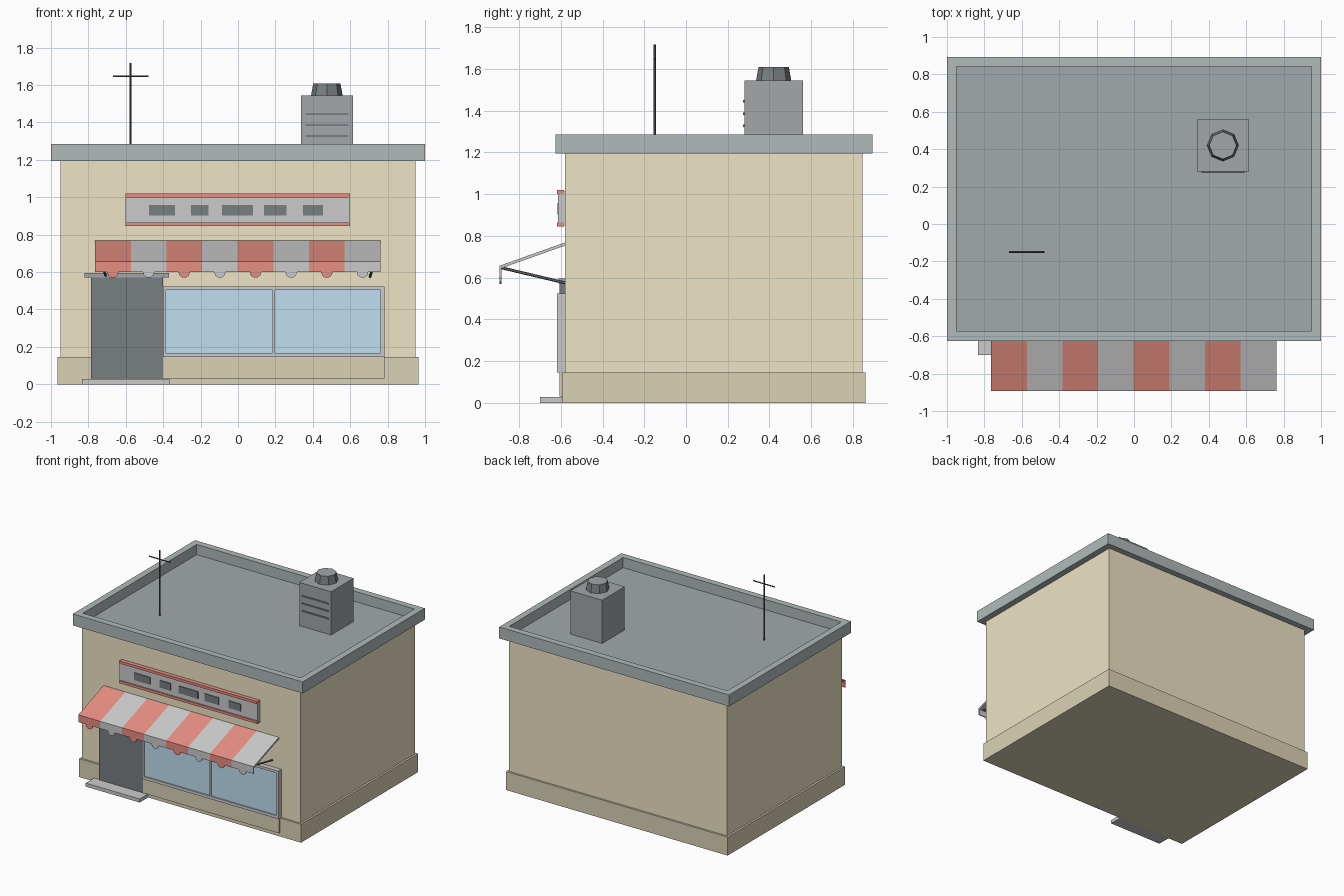
import bpy, bmesh, math
from mathutils import Vector

if "Cube" in bpy.data.objects:
    bpy.data.objects.remove(bpy.data.objects["Cube"])


def material(name, rgb):
    m = bpy.data.materials.new(name)
    m.diffuse_color = (*rgb, 1)
    m.use_nodes = True
    m.node_tree.nodes["Principled BSDF"].inputs["Base Color"].default_value = m.diffuse_color
    return m


WALL = material("wall_tan", (0.85, 0.78, 0.56))
BASE = material("base_tan", (0.71, 0.65, 0.47))
ROOF = material("roof_grey", (0.44, 0.49, 0.49))
DECK = material("deck_grey", (0.36, 0.40, 0.41))
UNIT = material("unit_grey", (0.36, 0.39, 0.41))
DARK = material("dark", (0.19, 0.21, 0.22))
BLACK = material("black", (0.08, 0.09, 0.09))
WHITE = material("white", (0.84, 0.84, 0.86))
RED = material("red", (0.80, 0.27, 0.22))
GLASS = material("glass_blue", (0.52, 0.74, 0.88))
STEP = material("step_grey", (0.52, 0.52, 0.53))


def finish(name, bm, mat):
    bmesh.ops.recalc_face_normals(bm, faces=bm.faces)
    me = bpy.data.meshes.new(name)
    bm.to_mesh(me)
    bm.free()
    me.materials.append(mat)
    ob = bpy.data.objects.new(name, me)
    bpy.context.collection.objects.link(ob)
    return ob


def cube_bm(x, y, z):
    bm = bmesh.new()
    bmesh.ops.create_cube(bm, size=1)
    for v in bm.verts:
        v.co = [r[0] if c < 0 else r[1] for r, c in zip((x, y, z), v.co)]
    return bm


def box(name, x, y, z, mat):
    return finish(name, cube_bm(x, y, z), mat)


def prism(name, pts, axis, lo, hi, mat):
    """Extrude a 2D outline along axis: 'x' takes (y, z), 'y' takes (x, z)."""
    bm = bmesh.new()
    place = (lambda p: (lo, *p)) if axis == 'x' else (lambda p: (p[0], lo, p[1]))
    f = bm.faces.new([bm.verts.new(place(p)) for p in pts])
    ext = bmesh.ops.extrude_face_region(bm, geom=[f])["geom"]
    move = Vector((hi - lo, 0, 0)) if axis == 'x' else Vector((0, hi - lo, 0))
    bmesh.ops.translate(bm, vec=move, verts=[g for g in ext if isinstance(g, bmesh.types.BMVert)])
    return finish(name, bm, mat)


def rod(name, a, b, r, mat, sides=6):
    a, b = Vector(a), Vector(b)
    bm = bmesh.new()
    bmesh.ops.create_cone(bm, cap_ends=True, segments=sides, radius1=r, radius2=r, depth=(b - a).length)
    ob = finish(name, bm, mat)
    ob.location = (a + b) / 2
    ob.rotation_euler = (b - a).to_track_quat('Z', 'Y').to_euler()
    return ob


# Building shell
box("walls", (-0.95, 0.95), (-0.58, 0.845), (0.02, 1.2), WALL)
box("plinth", (-0.965, 0.965), (-0.595, 0.86), (0, 0.145), BASE)

# Roof tray with sunken deck
bm = cube_bm((-1, 1), (-0.625, 0.893), (1.195, 1.285))
top = max(bm.faces, key=lambda f: f.calc_center_median().z)
bmesh.ops.inset_region(bm, faces=[top], thickness=0.073)
ring = bmesh.ops.extrude_face_region(bm, geom=[top])["geom"]
bmesh.ops.delete(bm, geom=[top], context='FACES_ONLY')
bmesh.ops.translate(bm, vec=(0, 0, -0.08), verts=[g for g in ring if isinstance(g, bmesh.types.BMVert)])
roof = finish("roof_parapet", bm, ROOF)
roof.data.materials.append(DECK)
for p in roof.data.polygons:
    if abs(p.center.z - 1.205) < 0.001:
        p.material_index = 1

# Door, lintel and step
for i, x in enumerate((-0.787, -0.593)):
    box(f"door_leaf_{i}", (x, x + 0.191), (-0.605, -0.57), (0.03, 0.575), DARK)
box("door_gap", (-0.6, -0.59), (-0.602, -0.57), (0.03, 0.575), BLACK)
box("door_lintel", (-0.82, -0.37), (-0.61, -0.57), (0.572, 0.596), UNIT)
box("door_step", (-0.835, -0.365), (-0.70, -0.58), (0, 0.028), STEP)

# Shop window: panel below, frame bars and panes
box("window_panel", (-0.402, 0.783), (-0.607, -0.58), (0.03, 0.145), BASE)
fy = (-0.618, -0.575)
box("window_sill", (-0.402, 0.783), fy, (0.145, 0.168), WHITE)
box("window_head", (-0.402, 0.783), fy, (0.503, 0.523), WHITE)
for i, (a, b) in enumerate(((-0.402, -0.386), (0.185, 0.197), (0.763, 0.783))):
    box(f"window_post_{i}", (a, b), fy, (0.168, 0.503), WHITE)
for i, (a, b) in enumerate(((-0.386, 0.185), (0.197, 0.763))):
    box(f"window_pane_{i}", (a, b), (-0.609, -0.578), (0.168, 0.503), GLASS)

# Striped awning: sloped slab, valance and scallop for each stripe
W = 1.525 / 8
for i in range(8):
    x = -0.764 + i * W
    mat = WHITE if i % 2 else RED
    prism(f"awning_stripe_{i}", [(-0.575, 0.770), (-0.893, 0.657), (-0.893, 0.642), (-0.575, 0.755)],
          'x', x, x + W, mat)
    c, r = x + W / 2, 0.031
    arc = [(c + r * math.cos(t * math.pi / 5), 0.6 - r * math.sin(t * math.pi / 5)) for t in range(6)]
    outline = [(x, 0.6), (x, 0.655), (x + W, 0.655), (x + W, 0.6)] + arc
    prism(f"awning_valance_{i}", outline, 'y', -0.893, -0.885, mat)
for s, side in ((-1, "left"), (1, "right")):
    rod(f"awning_arm_{side}", (s * 0.73, -0.882, 0.647), (s * 0.705, -0.575, 0.574), 0.007, DARK)

# Sign board with trims and plain dark blocks
box("sign_board", (-0.595, 0.592), (-0.608, -0.575), (0.85, 1.015), WHITE)
for name, z in (("bottom", 0.845), ("top", 1.0)):
    box(f"sign_trim_{name}", (-0.602, 0.599), (-0.618, -0.585), (z, z + 0.02), RED)
for name, x in (("left", -0.602), ("right", 0.592)):
    box(f"sign_end_{name}", (x, x + 0.007), (-0.612, -0.585), (0.865, 1.0), WHITE)
for i, (a, b) in enumerate(((-0.476, -0.337), (-0.252, -0.157), (-0.085, 0.08), (0.14, 0.26), (0.347, 0.454))):
    box(f"sign_block_{i}", (a, b), (-0.615, -0.6), (0.902, 0.958), DARK)

# Rooftop unit with slats and octagonal vent
box("roof_unit", (0.337, 0.614), (0.28, 0.56), (1.2, 1.545), UNIT)
for i in range(3):
    z = 1.321 + i * 0.059
    box(f"unit_slat_{i}", (0.36, 0.591), (0.273, 0.285), (z, z + 0.012), DARK)
bm = bmesh.new()
bmesh.ops.create_cone(bm, cap_ends=True, segments=8, radius1=0.085, radius2=0.073, depth=0.068)
vent = finish("unit_vent", bm, DARK)
vent.location = (0.475, 0.42, 1.574)
bm = bmesh.new()
bmesh.ops.create_cone(bm, cap_ends=True, segments=8, radius1=0.072, radius2=0.072, depth=0.01)
cap = finish("unit_vent_cap", bm, UNIT)
cap.location = (0.475, 0.42, 1.604)

# Antenna
rod("antenna_mast", (-0.575, -0.15, 1.2), (-0.575, -0.15, 1.717), 0.006, BLACK)
rod("antenna_bar", (-0.668, -0.15, 1.647), (-0.479, -0.15, 1.647), 0.005, BLACK)
